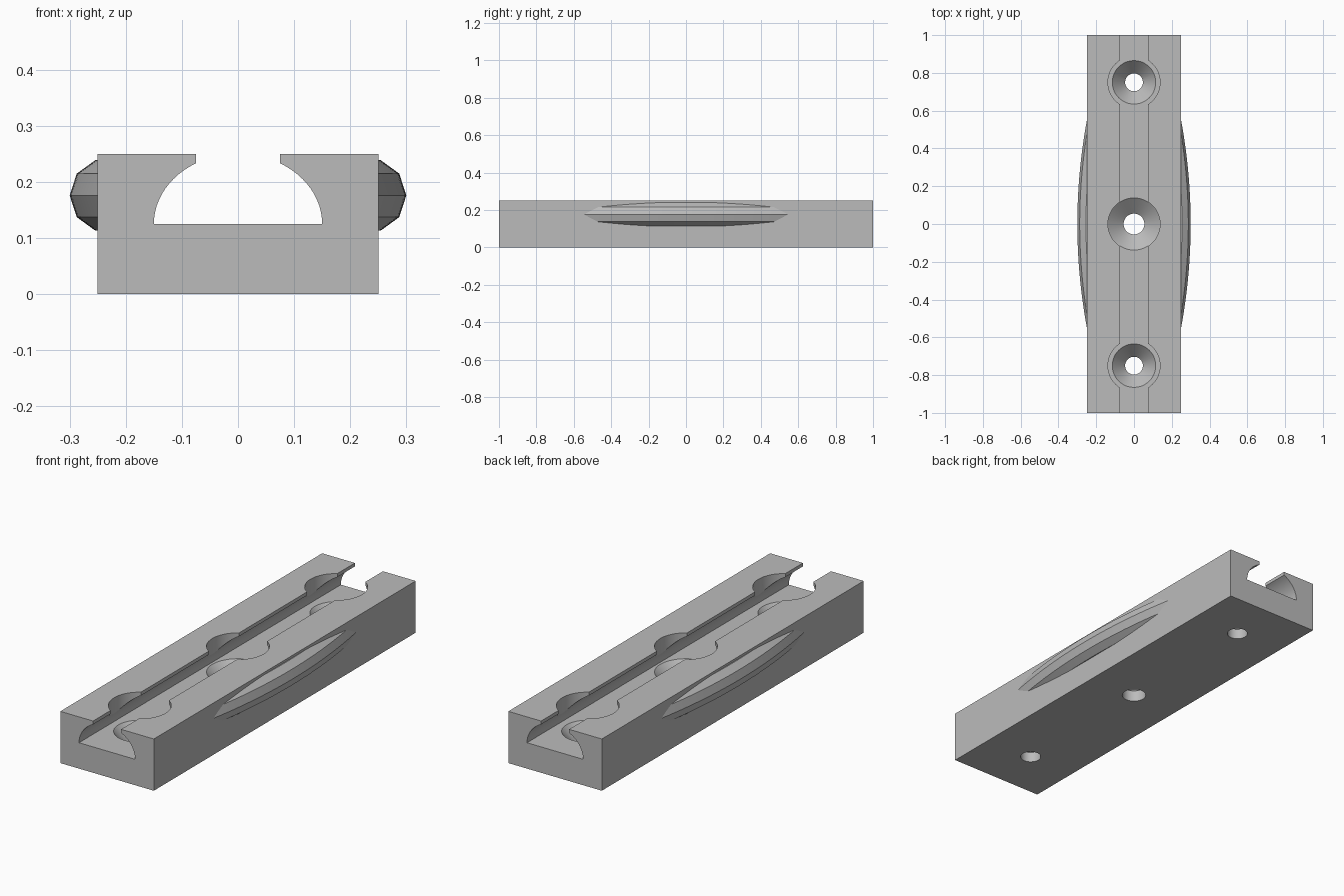
import bpy, bmesh, math
from mathutils import Vector

if "Cube" in bpy.data.objects:
    bpy.data.objects.remove(bpy.data.objects["Cube"])

grey = bpy.data.materials.new("plain grey")
grey.diffuse_color = (0.5, 0.5, 0.5, 1)
grey.use_nodes = True
grey.node_tree.nodes["Principled BSDF"].inputs["Base Color"].default_value = grey.diffuse_color


def finish(name, bm):
    bmesh.ops.recalc_face_normals(bm, faces=bm.faces)
    me = bpy.data.meshes.new(name)
    bm.to_mesh(me)
    bm.free()
    me.materials.append(grey)
    ob = bpy.data.objects.new(name, me)
    bpy.context.collection.objects.link(ob)
    return ob


def select_only(ob):
    bpy.ops.object.select_all(action='DESELECT')
    ob.select_set(True)
    bpy.context.view_layer.objects.active = ob


# Rail body: block profile with an undercut slot, extruded along y
W, H, FLOOR = 0.25, 0.25, 0.125
arc = [(0.15 * math.cos(math.radians(a)), FLOOR + 0.125 * math.sin(math.radians(a)))
       for a in range(0, 61, 5)]
right = [(W, 0), (W, H), (0.075, H)] + arc[::-1]
profile = right + [(-x, z) for x, z in reversed(right)]
bm = bmesh.new()
face = bm.faces.new([bm.verts.new((x, -1, z)) for x, z in profile])
ext = bmesh.ops.extrude_face_region(bm, geom=[face])
bmesh.ops.translate(bm, vec=(0, 2, 0),
                    verts=[v for v in ext["geom"] if isinstance(v, bmesh.types.BMVert)])
body = finish("rail_body", bm)


# Screw holes: turned cutters with shaft, countersink and access bore
def screw_cutter(y, shaft, sink, bore, depth, n=48):
    pts = [(shaft, -0.1), (shaft, FLOOR - depth), (sink, FLOOR), (sink, FLOOR + 0.006)]
    if bore > sink:
        pts.append((bore, FLOOR + 0.006))
    pts.append((bore, 0.35))
    bm = bmesh.new()
    rings = [[bm.verts.new((r * math.cos(2 * math.pi * i / n),
                            y + r * math.sin(2 * math.pi * i / n), z)) for i in range(n)]
             for r, z in pts]
    for a, b in zip(rings, rings[1:]):
        for i in range(n):
            j = (i + 1) % n
            bm.faces.new((a[i], a[j], b[j], b[i]))
    bm.faces.new(rings[0])
    bm.faces.new(rings[-1])
    return finish("screw_hole_cutter", bm)


for args in ((-0.75, 0.047, 0.115, 0.138, 0.075),
             (0.0, 0.055, 0.138, 0.138, 0.07),
             (0.75, 0.047, 0.115, 0.138, 0.075)):
    cutter = screw_cutter(*args)
    mod = body.modifiers.new("screw_hole", 'BOOLEAN')
    mod.operation = 'DIFFERENCE'
    mod.solver = 'EXACT'
    mod.object = cutter
    select_only(body)
    bpy.ops.object.modifier_apply(modifier=mod.name)
    bpy.data.objects.remove(cutter)
select_only(body)
bpy.ops.object.shade_smooth_by_angle(angle=math.radians(25))

# Side grips: ten-sided tube swept on a large arc, trimmed at the body's side
R, TUBE, ZC, STEPS, SIDES = 3.0, 0.066, 0.176, 48, 10
bm = bmesh.new()
rings = []
for s in range(STEPS + 1):
    t = 0.21 * (2 * s / STEPS - 1)
    ring = []
    for k in range(SIDES):
        a = 2 * math.pi * k / SIDES
        r = R - TUBE + TUBE * math.cos(a)
        ring.append(bm.verts.new((0.3 - R + r * math.cos(t), r * math.sin(t),
                                  ZC + TUBE * math.sin(a))))
    rings.append(ring)
for a, b in zip(rings, rings[1:]):
    for i in range(SIDES):
        j = (i + 1) % SIDES
        bm.faces.new((a[i], a[j], b[j], b[i]))
bmesh.ops.recalc_face_normals(bm, faces=bm.faces)
bmesh.ops.bisect_plane(bm, geom=bm.verts[:] + bm.edges[:] + bm.faces[:],
                       plane_co=Vector((W - 0.001, 0, 0)), plane_no=Vector((1, 0, 0)),
                       clear_inner=True)
# keep the trimmed shell facing outward
bmesh.ops.holes_fill(bm, edges=[e for e in bm.edges if e.is_boundary], sides=0)
grip = finish("side_grips", bm)
select_only(grip)
bpy.ops.object.shade_smooth_by_angle(angle=math.radians(25))
mirror = grip.modifiers.new("both_sides", 'MIRROR')
mirror.use_axis = (True, False, False)
